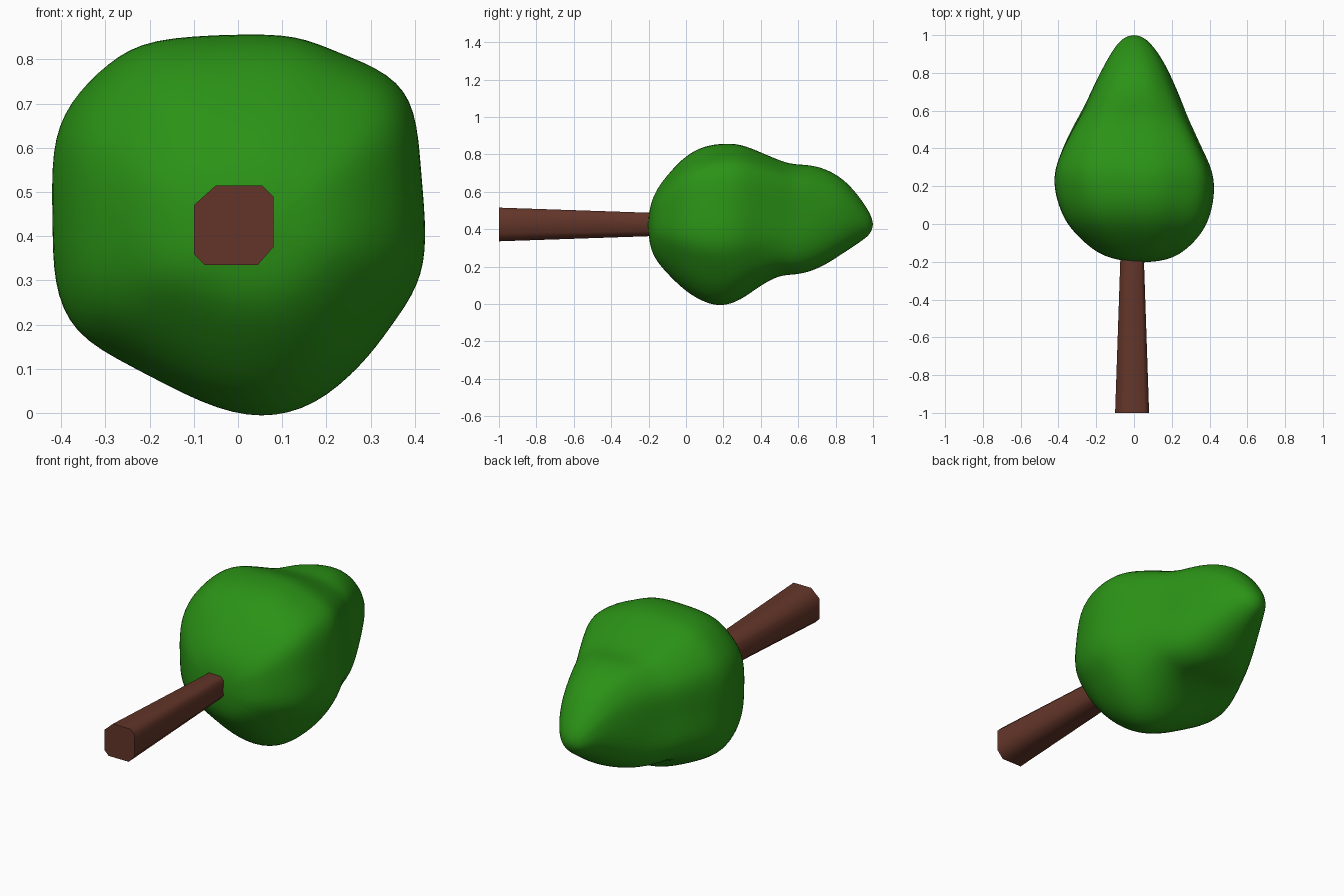
import bpy, bmesh
from mathutils import Vector

if "Cube" in bpy.data.objects:
    bpy.data.objects.remove(bpy.data.objects["Cube"])


def material(name, color):
    m = bpy.data.materials.new(name)
    m.diffuse_color = (*color, 1)
    m.use_nodes = True
    m.node_tree.nodes["Principled BSDF"].inputs["Base Color"].default_value = m.diffuse_color
    return m


def loft(name, rings, mat, start=None, end=None):
    """Skin a list of closed rings; close the ends with a fan (tip given) or a flat cap."""
    bm = bmesh.new()
    loops = [[bm.verts.new(p) for p in r] for r in rings]
    n = len(loops[0])
    for a, b in zip(loops, loops[1:]):
        for i in range(n):
            j = (i + 1) % n
            bm.faces.new((a[i], a[j], b[j], b[i]))
    for ring, tip in ((loops[0], start), (loops[-1], end)):
        if tip:
            v = bm.verts.new(tip)
            for i in range(n):
                bm.faces.new((ring[i], ring[(i + 1) % n], v))
        else:
            bm.faces.new(ring)
    bmesh.ops.recalc_face_normals(bm, faces=bm.faces)
    for f in bm.faces:
        f.smooth = len(f.verts) <= 4
    me = bpy.data.meshes.new(name)
    bm.to_mesh(me)
    bm.free()
    ob = bpy.data.objects.new(name, me)
    bpy.context.collection.objects.link(ob)
    me.materials.append(mat)
    return ob


# Trunk: tapered, irregular eight-sided log lying along y
octagon = [(-.05, .515), (.055, .515), (.08, .49), (.08, .375),
           (.045, .335), (-.075, .335), (-.1, .36), (-.1, .47)]


def trunk_ring(y, s):
    return [(-.01 + (x + .01) * s, y, .425 + (z - .425) * s) for x, z in octagon]


loft("trunk", [trunk_ring(-1, 1), trunk_ring(-.1, .66)],
     material("bark", (.125, .036, .022)))

# Foliage: lumpy outline, blended to a circle towards the rear tip
outline = [(-.2, .845), (0, .855), (.13, .853), (.22, .812), (.34, .765), (.395, .69),
           (.405, .55), (.42, .4), (.402, .3), (.335, .21), (.27, .125), (.17, .035),
           (.05, .002), (-.08, .035), (-.24, .125), (-.365, .19), (-.413, .3),
           (-.417, .43), (-.42, .6), (-.38, .7), (-.29, .79)]
# y, left, right, bottom, top, roundness, corner fullness
sections = [(-.19, -.1, .18, .29, .54, .6, 0), (-.155, -.195, .255, .22, .62, .4, 0),
            (-.09, -.275, .33, .145, .705, .2, 0), (0, -.36, .395, .055, .8, 0, 0),
            (.1, -.402, .422, -.004, .85, 0, 0), (.19, -.425, .433, -.026, .862, 0, 0),
            (.29, -.422, .418, .01, .86, .05, .06), (.4, -.375, .36, .1, .812, .2, .14),
            (.5, -.325, .312, .157, .768, .4, .2), (.57, -.285, .278, .16, .747, .6, .22),
            (.65, -.247, .25, .17, .747, .8, .2), (.74, -.21, .215, .205, .73, 1, .14),
            (.84, -.16, .17, .27, .675, 1, .08), (.92, -.115, .12, .322, .585, 1, 0),
            (.97, -.075, .075, .358, .51, 1, 0), (.99, -.045, .045, .385, .47, 1, 0)]


def leaf_ring(y, x0, x1, z0, z1, r, full):
    pts = []
    for x, z in outline:
        v = Vector((x / .42, (z - .43) / .428))
        d = v.normalized()
        bump = 4 * (d.x * d.y) ** 2 * full * (1 if d.y < 0 else .4)
        v = v.lerp(d, r) * (1 + bump)
        pts.append(((x0 + x1) / 2 + v.x * (x1 - x0) / 2, y,
                    (z0 + z1) / 2 + v.y * (z1 - z0) / 2))
    return pts


foliage = loft("foliage", [leaf_ring(*s) for s in sections],
               material("leaves", (.024, .29, .008)),
               (.05, -.206, .42), (0, 1.002, .425))
sub = foliage.modifiers.new("soften", "SUBSURF")
sub.levels = sub.render_levels = 2
